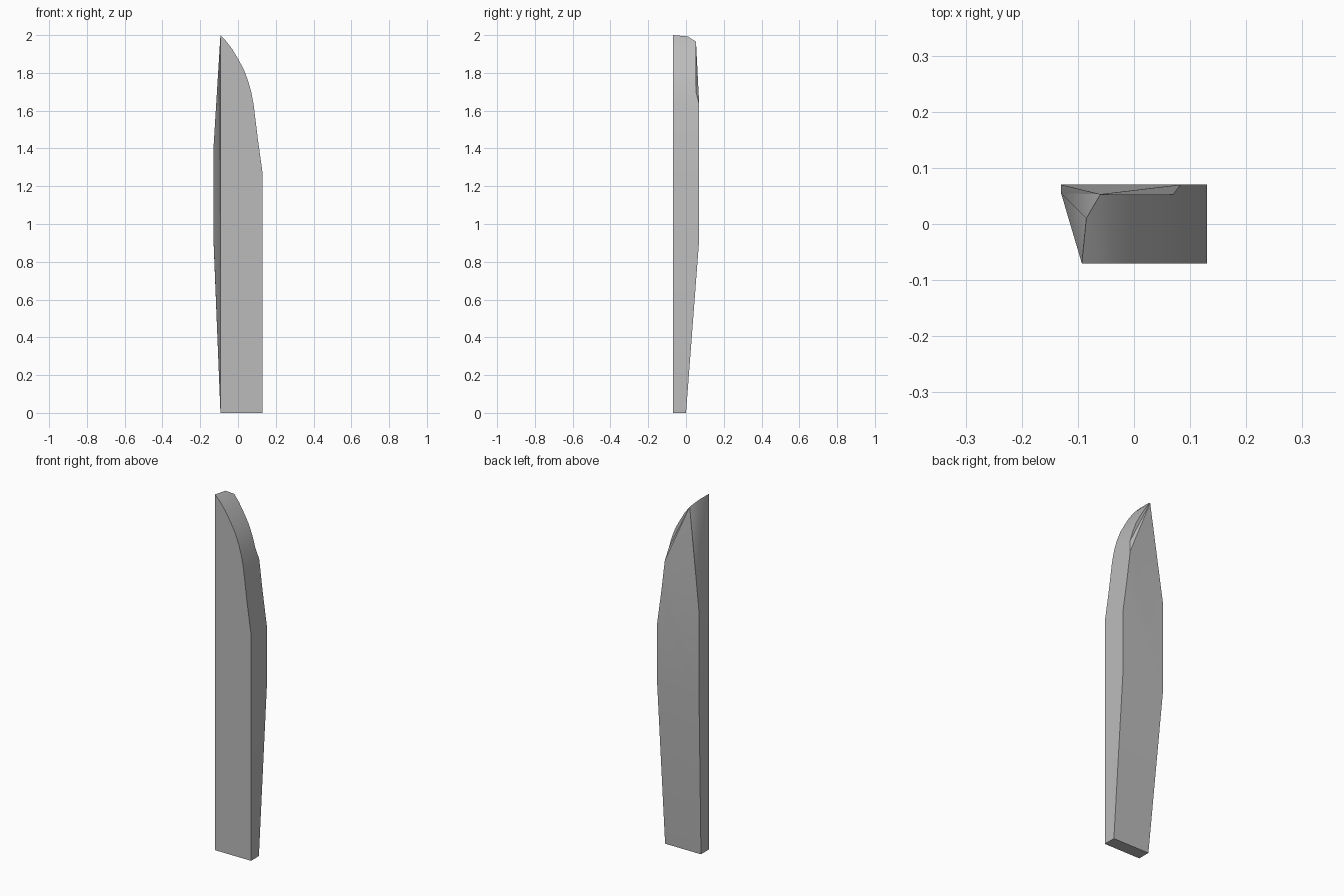
import bpy
import bmesh

cube = bpy.data.objects.get("Cube")
if cube:
    bpy.data.objects.remove(cube, do_unlink=True)

grey = bpy.data.materials.new("plain grey")
grey.use_nodes = True
colour = (0.5, 0.5, 0.5, 1)
grey.diffuse_color = colour
grey.node_tree.nodes["Principled BSDF"].inputs["Base Color"].default_value = colour

FRONT, BACK, NOTCH = -0.07, 0.07, 0.053
LEFT, RIGHT, BULGE = -0.093, 0.13, -0.13

# Curved shoulder, from the straight side up towards the tip: x, z
shoulder = [(RIGHT, 1.27), (0.105, 1.45), (0.083, 1.63), (0.07, 1.7), (0.053, 1.76),
            (0.03, 1.82), (0, 1.875), (-0.03, 1.925), (-0.06, 1.965)]

bm = bmesh.new()


def vert(x, y, z):
    return bm.verts.new((x, y, z))


def face(*verts):
    bm.faces.new(verts)


# Front outline
front_low = vert(LEFT, FRONT, 0)
front_low_right = vert(RIGHT, FRONT, 0)
tip = vert(LEFT, FRONT, 2)
front_curve = [vert(x, FRONT, z) for x, z in shoulder]

# Back outline, thinner at the foot and near the tip
back_low = vert(LEFT, 0, 0)
back_low_right = vert(RIGHT, 0, 0)
back_mid_right = vert(RIGHT, BACK, 0.92)
back_curve = [vert(x, BACK if z < 1.65 else NOTCH, z) for x, z in shoulder]
crest = back_curve[-1]
tip_back = vert(-0.085, 0.01, 1.993)

# Bulged edge with its narrow bevel
bulge_low, bulge_high = vert(BULGE, BACK, 0.92), vert(BULGE, BACK, 1.4)
bevel_low, bevel_high = vert(BULGE, 0.055, 0.93), vert(BULGE, 0.055, 1.4)

# Front, foot and straight side
face(front_low, front_low_right, *front_curve, tip)
face(front_low, back_low, back_low_right, front_low_right)
face(front_low_right, back_low_right, back_mid_right, back_curve[0], front_curve[0])

# Wall following the curved shoulder
for i in range(len(shoulder) - 1):
    face(front_curve[i], back_curve[i], back_curve[i + 1], front_curve[i + 1])
face(front_curve[-1], crest, tip_back, tip)

# Back: tapered foot, flat middle, hollowed top
face(back_low_right, back_low, bulge_low, back_mid_right)
face(back_mid_right, bulge_low, bulge_high, *reversed(back_curve[:3]))
face(back_curve[2], bulge_high, crest)
face(back_curve[2], crest, back_curve[3])
face(*back_curve[3:])

# Slanted side
face(front_low, bevel_low, back_low)
face(back_low, bevel_low, bulge_low)
face(bevel_low, bevel_high, bulge_high, bulge_low)
face(front_low, tip, bevel_high, bevel_low)
face(tip, tip_back, bevel_high)
face(tip_back, crest, bevel_high)
face(crest, bulge_high, bevel_high)

bmesh.ops.recalc_face_normals(bm, faces=bm.faces)
mesh = bpy.data.meshes.new("blade")
bm.to_mesh(mesh)
bm.free()
mesh.materials.append(grey)

blade = bpy.data.objects.new("blade", mesh)
bpy.context.collection.objects.link(blade)
bpy.context.view_layer.objects.active = blade
blade.select_set(True)
bpy.ops.object.shade_smooth_by_angle(angle=0.5)
